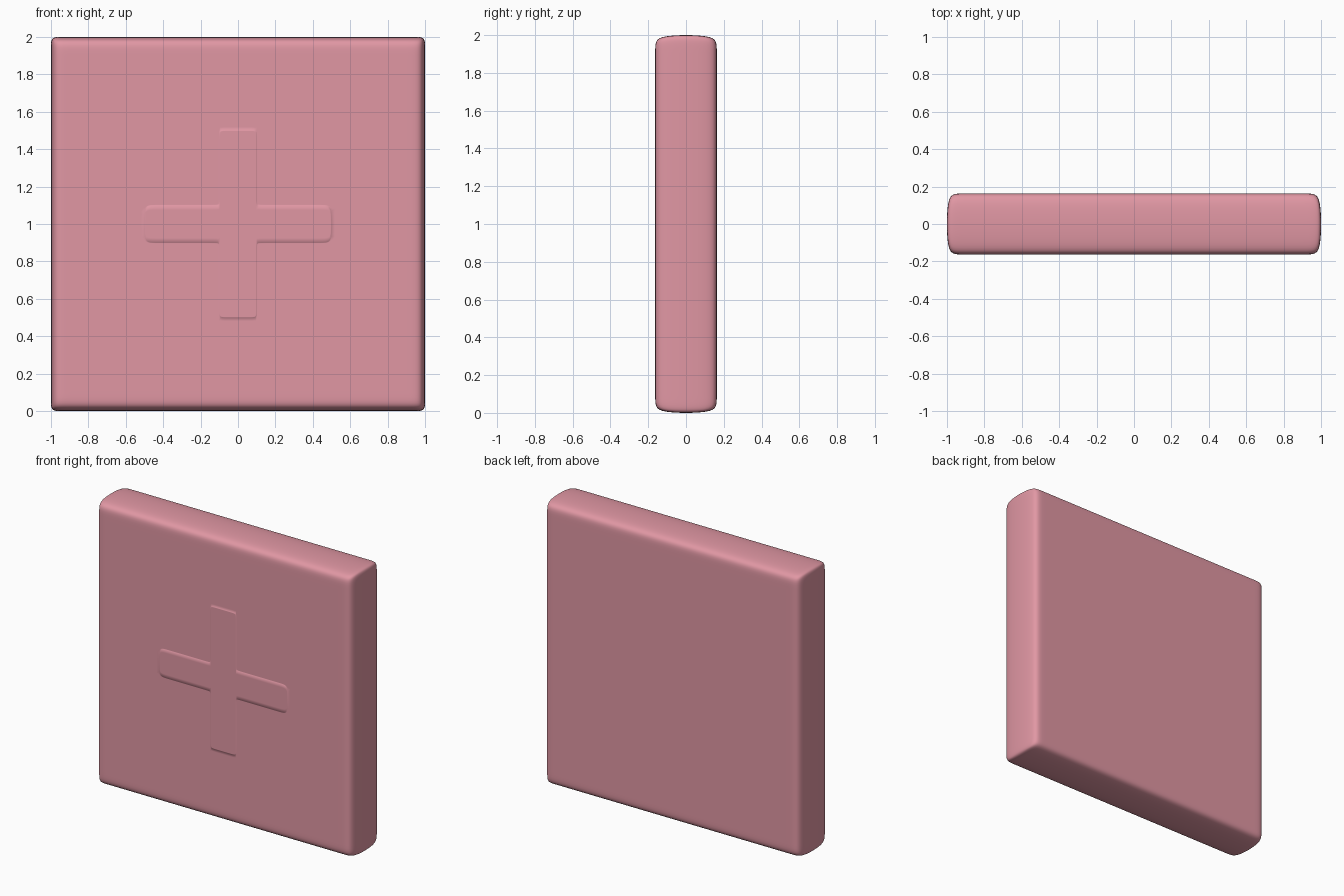
import bpy, bmesh

if "Cube" in bpy.data.objects:
    bpy.data.objects.remove(bpy.data.objects["Cube"])

HALF, THICK, DEPTH = 1.0023, 0.163, 0.10   # cage half size, half thickness, recess depth


def mirrored(values):
    return [-v for v in reversed(values)] + values


# Cage lines: arm edges at 0.1 and 0.5 with support loops beside them
xs = mirrored([0.06, 0.1, 0.125, 0.47, 0.5, 0.65, 0.945, HALF])
zs = mirrored([0.1, 0.125, 0.47, 0.5, 0.65, 0.945, HALF])

# Front sheet
bm = bmesh.new()
grid = [[bm.verts.new((x, -THICK, z + 1)) for x in xs] for z in zs]
for j in range(len(zs) - 1):
    for i in range(len(xs) - 1):
        bm.faces.new((grid[j][i], grid[j][i + 1], grid[j + 1][i + 1], grid[j + 1][i]))
front = list(bm.faces)


def in_cross(face):
    c = face.calc_center_median()
    a, b = abs(c.x), abs(c.z - 1)
    return c.y < 0 and min(a, b) < 0.1 and max(a, b) < 0.5


def push(faces, dist):
    out = bmesh.ops.extrude_face_region(bm, geom=faces)["geom"]
    verts = [g for g in out if isinstance(g, bmesh.types.BMVert)]
    bmesh.ops.translate(bm, verts=verts, vec=(0, dist, 0))


# Slab thickness, then the plus-shaped recess
push(front, 2 * THICK)
push([f for f in bm.faces if abs(f.calc_center_median().y + THICK) < 1e-4 and in_cross(f)], DEPTH)
bmesh.ops.recalc_face_normals(bm, faces=bm.faces)

mesh = bpy.data.meshes.new("slab_with_plus_recess")
bm.to_mesh(mesh)
bm.free()
slab = bpy.data.objects.new("slab_with_plus_recess", mesh)
bpy.context.collection.objects.link(slab)
for p in mesh.polygons:
    p.use_smooth = True

# Soft rounding
sub = slab.modifiers.new("rounding", 'SUBSURF')
sub.levels = sub.render_levels = 3

# Pink colour
pink = bpy.data.materials.new("pink")
pink.diffuse_color = (0.75, 0.31, 0.37, 1)
pink.use_nodes = True
pink.node_tree.nodes["Principled BSDF"].inputs["Base Color"].default_value = pink.diffuse_color
mesh.materials.append(pink)
